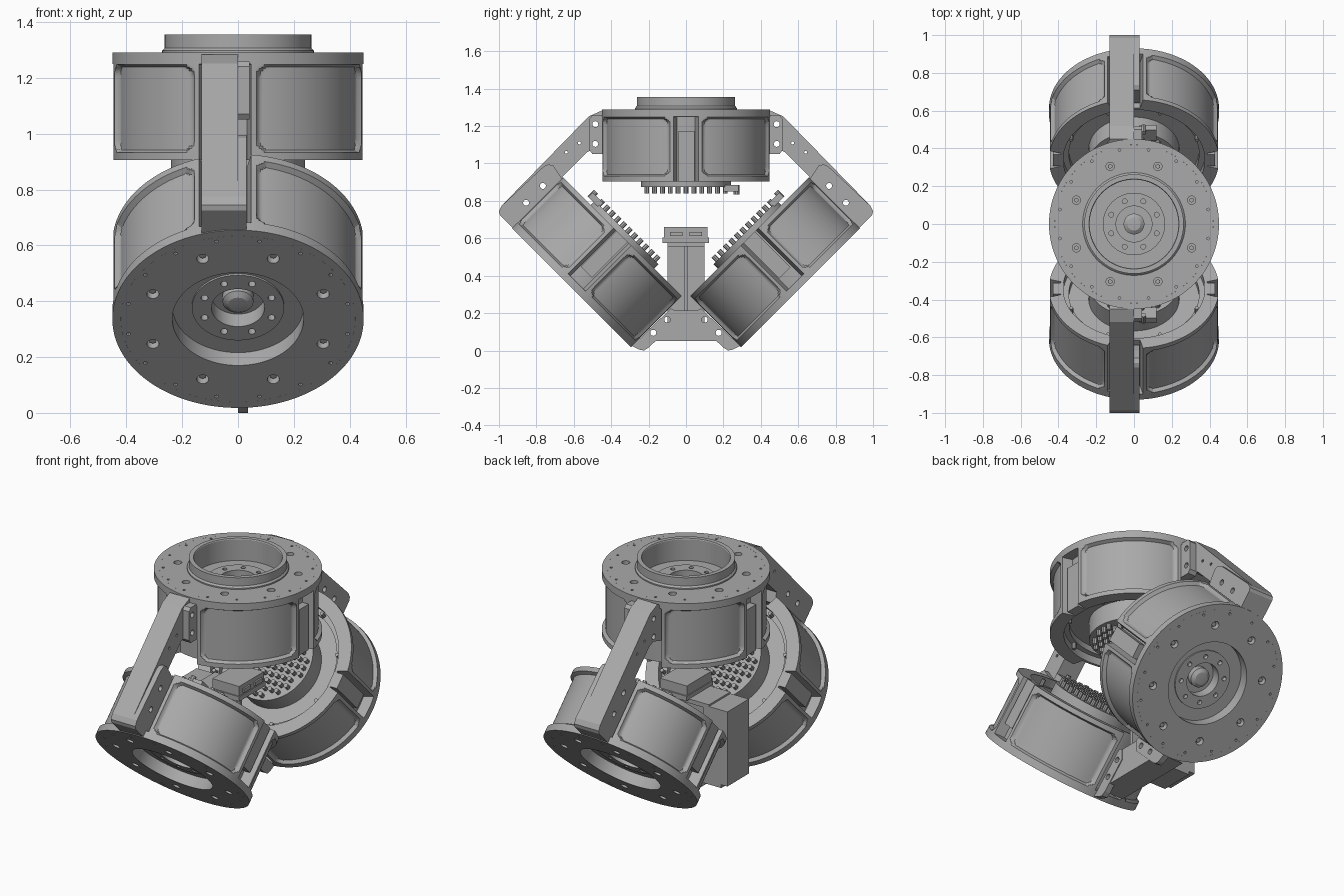
import bpy, bmesh, math
from math import sin, cos, pi, radians, sqrt
from mathutils import Matrix, Vector

cube = bpy.data.objects.get("Cube")
if cube:
    bpy.data.objects.remove(cube)

grey = bpy.data.materials.new("machined_grey")
grey.use_nodes = True
COLOUR = (0.4, 0.4, 0.4, 1)
grey.diffuse_color = COLOUR
grey.node_tree.nodes["Principled BSDF"].inputs["Base Color"].default_value = COLOUR


def finish(name, bm, matrix=Matrix()):
    bmesh.ops.recalc_face_normals(bm, faces=bm.faces)
    bm.transform(matrix)
    mesh = bpy.data.meshes.new(name)
    bm.to_mesh(mesh)
    bm.free()
    mesh.materials.append(grey)
    ob = bpy.data.objects.new(name, mesh)
    bpy.context.collection.objects.link(ob)
    return ob


def smooth(ob):
    bpy.ops.object.select_all(action='DESELECT')
    ob.select_set(True)
    bpy.context.view_layer.objects.active = ob
    bpy.ops.object.shade_smooth_by_angle(angle=radians(30))


def add_box(bm, lo, hi):
    lo, hi = Vector(lo), Vector(hi)
    m = Matrix.Translation((lo + hi) / 2) @ Matrix.Diagonal((*(hi - lo), 1))
    bmesh.ops.create_cube(bm, size=1, matrix=m)


def add_rod(bm, pos, r, depth, sides=16, along_x=False):
    m = Matrix.Translation(pos)
    if along_x:
        m = m @ Matrix.Rotation(pi / 2, 4, 'Y')
    bmesh.ops.create_cone(bm, cap_ends=True, segments=sides, radius1=r, radius2=r, depth=depth, matrix=m)


def lathe(name, profile, matrix, closed=False, steps=96):
    bm = bmesh.new()
    vs = [bm.verts.new((r, 0, z)) for r, z in profile]
    for a, b in zip(vs, vs[1:] + vs[:1] if closed else vs[1:]):
        bm.edges.new((a, b))
    bmesh.ops.spin(bm, geom=bm.verts[:] + bm.edges[:], cent=(0, 0, 0), axis=(0, 0, 1),
                   angle=2 * pi, steps=steps, use_duplicate=False)
    bmesh.ops.remove_doubles(bm, verts=bm.verts, dist=0.0001)
    return finish(name, bm, matrix)


def prism(name, outline, x0, x1):
    """Extrude a (y, z) outline from x0 to x1."""
    bm = bmesh.new()
    face = bm.faces.new([bm.verts.new((x0, y, z)) for y, z in outline])
    out = bmesh.ops.extrude_face_region(bm, geom=[face])
    bmesh.ops.translate(bm, vec=(x1 - x0, 0, 0), verts=[v for v in out['geom'] if isinstance(v, bmesh.types.BMVert)])
    return finish(name, bm)


def drill(ob, bm, matrix=Matrix()):
    cutter = finish("drill_cutter", bm, matrix)
    cutter.hide_render = True
    mod = ob.modifiers.new("holes", 'BOOLEAN')
    mod.operation, mod.solver, mod.object = 'DIFFERENCE', 'EXACT', cutter
    bpy.context.view_layer.objects.active = ob
    bpy.ops.object.modifier_apply(modifier=mod.name)
    bpy.data.objects.remove(cutter)


R, TOP, BOT, SEG = 0.45, 0.195, -0.19, 300
PANEL_LOW, PANEL_HIGH, CORNER = -0.155, 0.145, 0.04


def shell_radius(a, margin):
    """Casing radius at angle a: slots on four sides, sunk panels with sloped edges."""
    x, y = R * cos(a), R * sin(a)
    gap = abs(y) - 0.062 if abs(x) > abs(y) else abs(x + 0.045) - 0.088
    if gap < 0:
        return 0.39
    return R - 0.02 * min(1, max(0, (gap - margin) / 0.012))


def drum_casing(name, m):
    # margin grows towards the panel ends, giving rounded corners; 1 means plain frame
    def rounded(t):
        return 0.022 + CORNER - sqrt(CORNER ** 2 - (CORNER - t) ** 2)
    steps = [0.002, 0.007, 0.015, 0.026, CORNER]
    levels = [(BOT, 1), (PANEL_LOW - 0.008, 1)] + [(PANEL_LOW + t, rounded(t)) for t in steps]
    levels += [(PANEL_HIGH - t, rounded(t)) for t in reversed(steps)] + [(PANEL_HIGH + 0.008, 1)]
    rows = [[(shell_radius(2 * pi * i / SEG, mg), z) for i in range(SEG)] for z, mg in levels]
    rows += [[rz] * SEG for rz in ((R, PANEL_HIGH + 0.01), (R, TOP), (0.42, TOP), (0.42, 0.165),
                                   (0.375, 0.165), (0.375, BOT))]
    bm = bmesh.new()
    grid = [[bm.verts.new((r * cos(2 * pi * i / SEG), r * sin(2 * pi * i / SEG), z))
             for i, (r, z) in enumerate(row)] for row in rows]
    for j, low in enumerate(grid):
        high = grid[(j + 1) % len(grid)]
        for i in range(SEG):
            k = (i + 1) % SEG
            bm.faces.new((low[i], low[k], high[k], high[i]))
    smooth(finish(name, bm, m))


def drum(label, m, side):
    drum_casing(label + "_casing", m)

    # face plate with hub recess, and the sunk inner floor
    core = lathe(label + "_core", [
        (0, 0.125), (0.035, 0.122), (0.055, 0.108), (0.055, 0.075), (0.095, 0.075), (0.095, 0.138),
        (0.165, 0.138), (0.165, 0.13), (0.235, 0.13), (0.235, TOP), (0.42, TOP), (0.42, 0.165),
        (0.375, 0.165), (0.375, -0.145), (0.345, -0.145), (0.345, -0.11), (0.24, -0.11),
        (0.24, -0.222), (0, -0.222)], m)
    bm = bmesh.new()
    for i in range(8):
        a = pi / 8 + i * pi / 4
        add_rod(bm, (0.33 * cos(a), 0.33 * sin(a), TOP), 0.022, 0.08)
        for off in (-0.2, 0.2):
            add_rod(bm, (0.4 * cos(a + off), 0.4 * sin(a + off), TOP), 0.007, 0.03, 8)
        add_rod(bm, (0.13 * cos(a), 0.13 * sin(a), 0.138), 0.013, 0.05, 12)
    drill(core, bm, m)
    smooth(core)

    # bolts sunk in the plate, studs on the inner floor
    bm = bmesh.new()
    for i in range(8):
        a = pi / 8 + i * pi / 4
        add_rod(bm, (0.33 * cos(a), 0.33 * sin(a), 0.165), 0.013, 0.03, 6)
        add_rod(bm, (0.36 * cos(a), 0.36 * sin(a), -0.155), 0.011, 0.05, 8)
    finish(label + "_bolts", bm, m)

    # pin heat sink with cable connector
    bm = bmesh.new()
    for i in range(-5, 6):
        for j in range(-5, 6):
            if math.hypot(i, j) < 5.1:
                add_rod(bm, (i * 0.042, j * 0.042, -0.237), 0.013, 0.036, 8)
    finish(label + "_heat_sink_pins", bm, m)
    bm = bmesh.new()
    ys = sorted((side * 0.2, side * 0.28))
    add_box(bm, (0.03, ys[0], -0.245), (0.12, ys[1], -0.21))
    add_rod(bm, (0.05, side * 0.27, -0.235), 0.015, 0.05, 10)
    finish(label + "_connector", bm, m)

    # narrow brackets standing in the two side slots
    bm = bmesh.new()
    for s in (-1, 1):
        xs = sorted((s * 0.37, s * 0.43))
        add_box(bm, (xs[0], -0.04, BOT), (xs[1], 0.045, 0.08))
    finish(label + "_slot_brackets", bm, m)


# three drums: one facing up, two tilted outward and down
TILT = radians(135)
drum("top_drum", Matrix.Translation((0, 0, 1.095)), 1)
drum("back_drum", Matrix.Translation((0, 0.474, 0.474)) @ Matrix.Rotation(-TILT, 4, 'X'), -1)
drum("front_drum", Matrix.Translation((0, -0.474, 0.474)) @ Matrix.Rotation(TILT, 4, 'X'), 1)

smooth(lathe("top_collar", [(0.235, 1.24), (0.272, 1.24), (0.272, 1.297), (0.263, 1.307), (0.263, 1.355),
                            (0.238, 1.355), (0.235, 1.35)], Matrix(), closed=True))

# diagonal arms joining the top drum to the tilted ones
ARM = [(0.4, 1.25), (0.45, 1.283), (0.52, 1.252), (0.985, 0.775), (1.0, 0.745), (0.995, 0.725),
       (0.93, 0.66), (0.89, 0.62), (0.64, 0.87), (0.66, 0.93), (0.53, 1.06), (0.49, 1.078), (0.4, 1.05)]
ARM_FOOT = [(0.71, 0.99), (0.735, 0.995), (0.76, 0.985), (0.985, 0.775), (1.0, 0.745), (0.995, 0.725),
            (0.93, 0.66), (0.89, 0.62), (0.64, 0.87), (0.67, 0.93)]
ARM_TAB = [(0.42, 1.05), (0.5, 1.05), (0.515, 1.07), (0.515, 1.24), (0.5, 1.258), (0.42, 1.258)]
for label, s in (("back", 1), ("front", -1)):
    for part, outline, x0, x1 in (("arm", ARM, -0.13, 0), ("arm_foot", ARM_FOOT, -0.01, 0.03),
                                  ("arm_tab", ARM_TAB, -0.01, 0.042)):
        ob = prism(label + "_" + part, [(s * y, z) for y, z in outline], x0, x1)
        bm = bmesh.new()
        for y, z in ((0.485, 1.21), (0.485, 1.105), (0.765, 0.88), (0.855, 0.79)):
            add_rod(bm, (-0.05, s * y, z), 0.016, 0.4, 16, True)
        for y, z in ((0.57, 1.11), (0.64, 1.06)):
            add_rod(bm, (-0.05, s * y, z), 0.008, 0.4, 10, True)
        drill(ob, bm)

# base wedge between the tilted drums, with a bolted tab under each
half = [(0.08, 0.215), (0.25, 0.05)]
TAB = [(0.06, 0.215), (0.08, 0.225), (0.29, 0.025), (0.25, 0.005), (0.225, 0.0), (0.2, 0.015), (0.06, 0.15)]
base = [prism("base_wedge", half + [(-y, z) for y, z in reversed(half)], -0.13, 0.03)]
base += [prism(label + "_base_tab", [(s * y, z) for y, z in TAB], 0, 0.035)
         for label, s in (("back", 1), ("front", -1))]
for ob in base:
    bm = bmesh.new()
    for s in (-1, 1):
        for y, z in ((0.175, 0.095), (0.1, 0.165)):
            add_rod(bm, (-0.05, s * y, z), 0.016, 0.4, 16, True)
    drill(ob, bm)

# electronics column with a shelf and a small control box on top
for name, lo, hi in (("column", (-0.34, -0.1, 0.13), (-0.18, 0.1, 0.57)),
                     ("column_foot", (-0.3, -0.1, 0.11), (-0.12, 0.1, 0.2)),
                     ("column_web", (-0.21, -0.01, 0.2), (0.02, 0.01, 0.58)),
                     ("shelf", (-0.22, -0.1, 0.555), (0.06, 0.1, 0.58)),
                     ("control_box_base", (-0.09, -0.125, 0.575), (0.095, 0.122, 0.603)),
                     ("control_box", (-0.085, -0.118, 0.6), (0.09, 0.114, 0.66)),
                     ("left_port", (0.08, -0.085, 0.612), (0.1, -0.02, 0.635)),
                     ("right_port", (0.08, 0.02, 0.612), (0.1, 0.085, 0.635))):
    bm = bmesh.new()
    add_box(bm, lo, hi)
    finish(name, bm)
